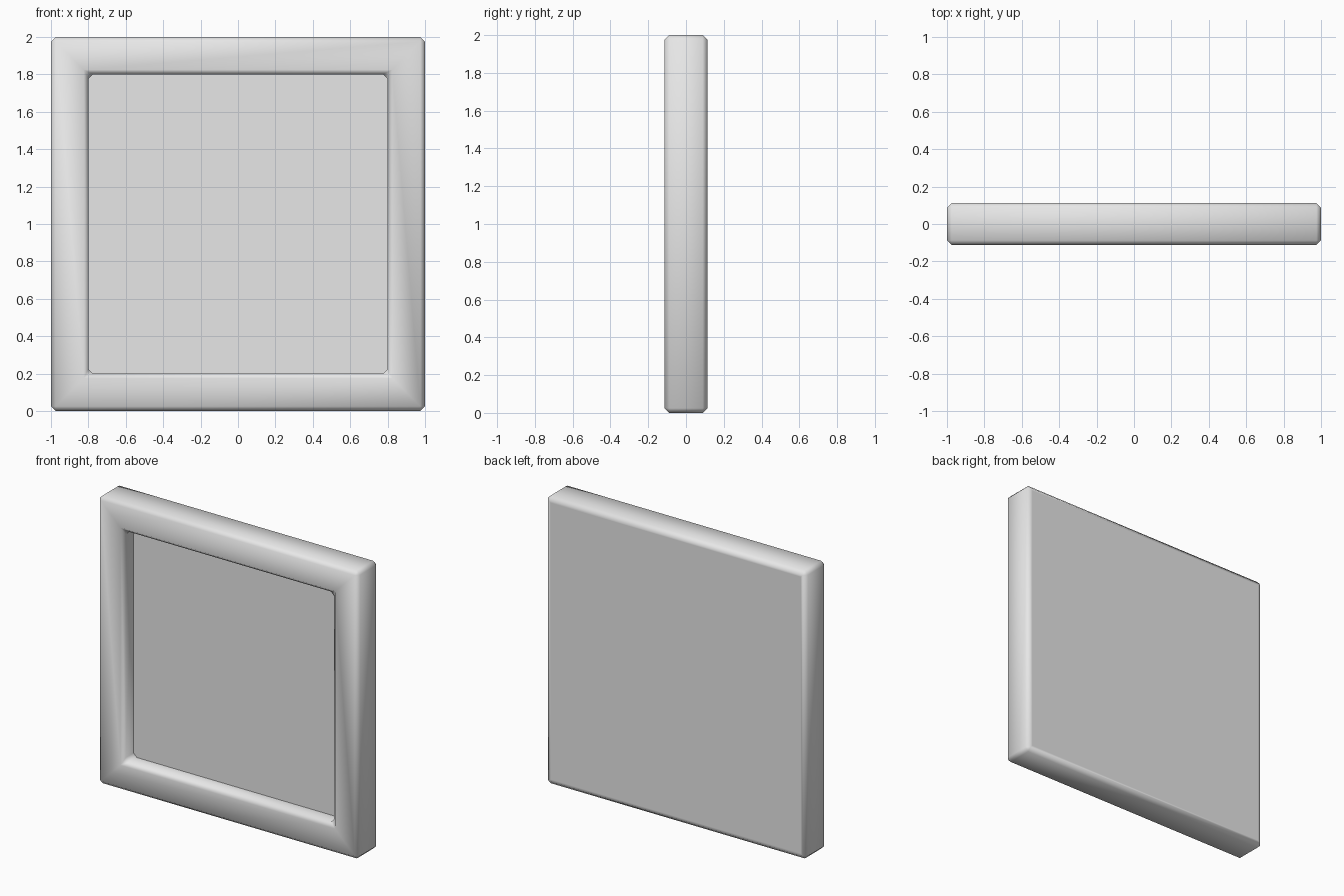
import bpy
import bmesh
from mathutils import Vector

cube = bpy.data.objects.get("Cube")
if cube:
    bpy.data.objects.remove(cube, do_unlink=True)

DEPTH, BORDER, RECESS, BEVEL = 0.226, 0.2, 0.11, 0.025

grey = bpy.data.materials.new("light_grey")
grey.use_nodes = True
grey.diffuse_color = (0.8, 0.8, 0.8, 1)
grey.node_tree.nodes["Principled BSDF"].inputs["Base Color"].default_value = (0.8, 0.8, 0.8, 1)

# Square slab standing on the ground
bm = bmesh.new()
bmesh.ops.create_cube(bm, size=1)
bmesh.ops.scale(bm, vec=(2, DEPTH, 2), verts=bm.verts)
bmesh.ops.translate(bm, vec=(0, 0, 1), verts=bm.verts)
bm.normal_update()

# Raised border around a recessed panel
panel = next(f for f in bm.faces if f.normal.y < -0.9)
bmesh.ops.inset_region(bm, faces=[panel], thickness=BORDER, use_even_offset=True)
extruded = bmesh.ops.extrude_discrete_faces(bm, faces=[panel])
panel = extruded["faces"][0]
bmesh.ops.translate(bm, vec=(0, RECESS, 0), verts=panel.verts)
bm.normal_update()

# Chamfer every corner except where the panel meets the walls
edges = [e for e in bm.edges
         if panel not in e.link_faces and e.calc_face_angle(0) > 0.5]
bmesh.ops.bevel(bm, geom=edges, offset=BEVEL, offset_type='OFFSET',
                segments=1, profile=0.5, affect='EDGES', clamp_overlap=True)
bm.normal_update()

# Narrow support loop keeps the back flat under smooth shading
back = max(bm.faces, key=lambda f: f.calc_center_median().y)
bmesh.ops.inset_region(bm, faces=[back], thickness=0.015, use_even_offset=True)

bmesh.ops.recalc_face_normals(bm, faces=bm.faces)
for face in bm.faces:
    face.smooth = True
panel_y = RECESS - DEPTH / 2
for face in bm.faces:
    if face.normal.y < -0.9 and abs(face.calc_center_median().y - panel_y) < 0.01:
        for edge in face.edges:
            edge.smooth = False

mesh = bpy.data.meshes.new("framed_panel")
bm.to_mesh(mesh)
bm.free()
mesh.materials.append(grey)
obj = bpy.data.objects.new("framed_panel", mesh)
bpy.context.collection.objects.link(obj)
